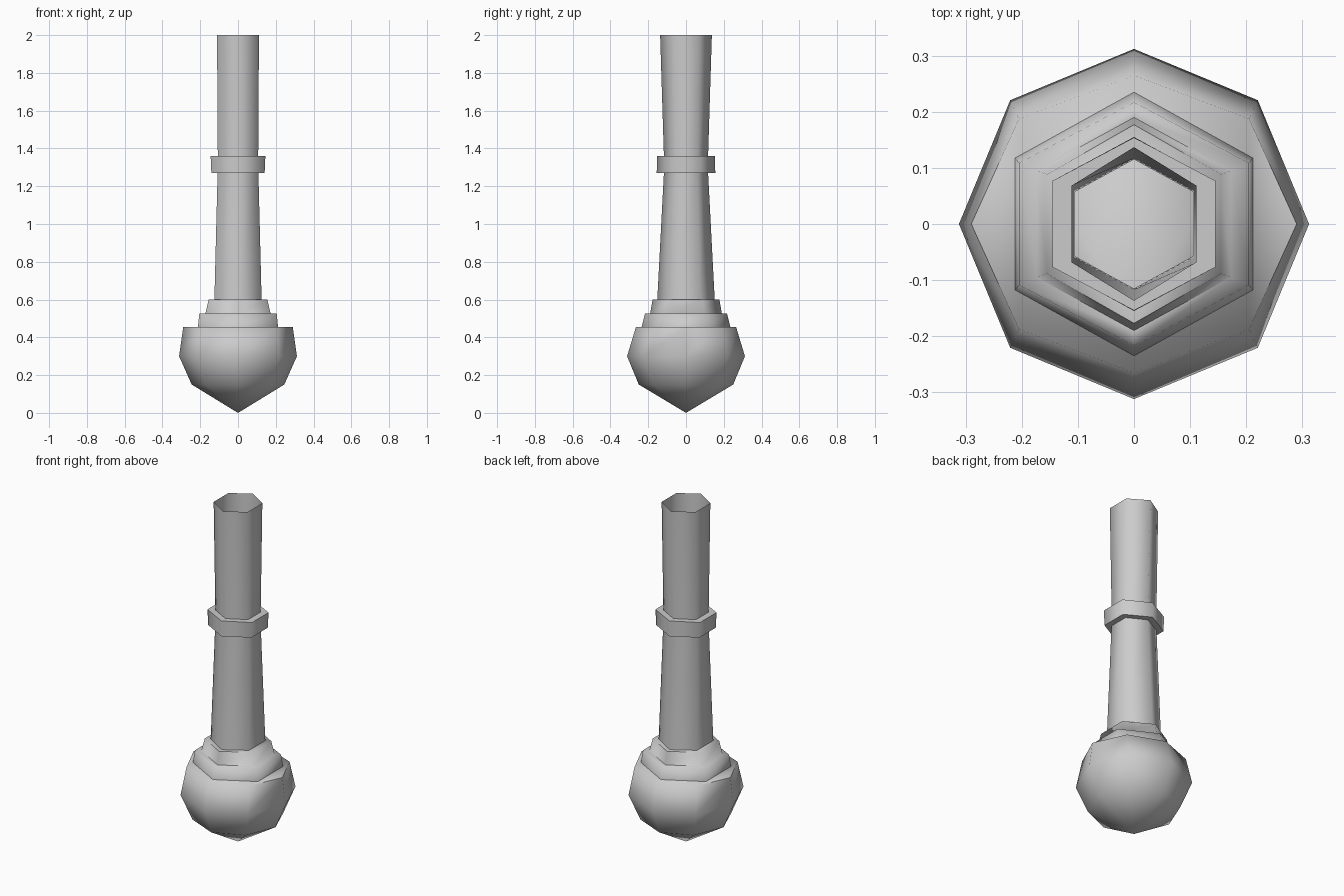
import bpy
import math
import bmesh

cube = bpy.data.objects.get("Cube")
if cube:
    bpy.data.objects.remove(cube, do_unlink=True)

# Single grey finish
grey = bpy.data.materials.new("plain_grey")
grey.use_nodes = True
colour = (0.6, 0.6, 0.6, 1)
grey.diffuse_color = colour
grey.node_tree.nodes["Principled BSDF"].inputs["Base Color"].default_value = colour


def ring_points(sides, rx, ry, z):
    """Ring with corners on the y axis; rx and ry are its half extents."""
    step = math.tau / sides
    angles = [math.pi / 2 + i * step for i in range(sides)]
    widest = max(math.cos(a) for a in angles)
    return [(rx * math.cos(a) / widest, ry * math.sin(a), z) for a in angles]


def loft(name, sides, rings, tip=None, cap=False, closed=False):
    """Join rings (rx, ry, z) from bottom to top into one surface."""
    bm = bmesh.new()
    loops = [[bm.verts.new(p) for p in ring_points(sides, *r)] for r in rings]
    pairs = list(zip(loops, loops[1:]))
    if closed:
        pairs.append((loops[-1], loops[0]))
    for low, high in pairs:
        for i in range(sides):
            j = (i + 1) % sides
            bm.faces.new((low[i], low[j], high[j], high[i]))
    if tip is not None:
        point = bm.verts.new((0, 0, tip))
        for i in range(sides):
            bm.faces.new((point, loops[0][(i + 1) % sides], loops[0][i]))
    if cap:
        bm.faces.new(loops[-1])
    mesh = bpy.data.meshes.new(name)
    bm.to_mesh(mesh)
    bm.free()
    mesh.materials.append(grey)
    obj = bpy.data.objects.new(name, mesh)
    bpy.context.collection.objects.link(obj)
    bpy.ops.object.select_all(action='DESELECT')
    obj.select_set(True)
    bpy.context.view_layer.objects.active = obj
    bpy.ops.object.shade_smooth_by_angle(angle=math.radians(80))
    return obj


# Eight-sided bulb with a pointed base and a flat top
loft("bulb", 8, [(0.245, 0.25, 0.15), (0.312, 0.312, 0.3),
                 (0.29, 0.265, 0.455)], tip=0, cap=True)

# Two stepped six-sided tiers
loft("stepped_tiers", 6, [(0.212, 0.235, 0.455), (0.205, 0.217, 0.525),
                          (0.173, 0.19, 0.525), (0.155, 0.177, 0.6)], cap=True)

# Hollow waisted shaft, open at the top
loft("shaft", 6, [(0.125, 0.152, 0.6), (0.108, 0.117, 1.27),
                  (0.107, 0.117, 1.36), (0.111, 0.137, 2)])

# Collar band around the waist
loft("collar", 6, [(0.105, 0.115, 1.27), (0.141, 0.155, 1.27),
                   (0.145, 0.154, 1.36), (0.105, 0.115, 1.36)], closed=True)
